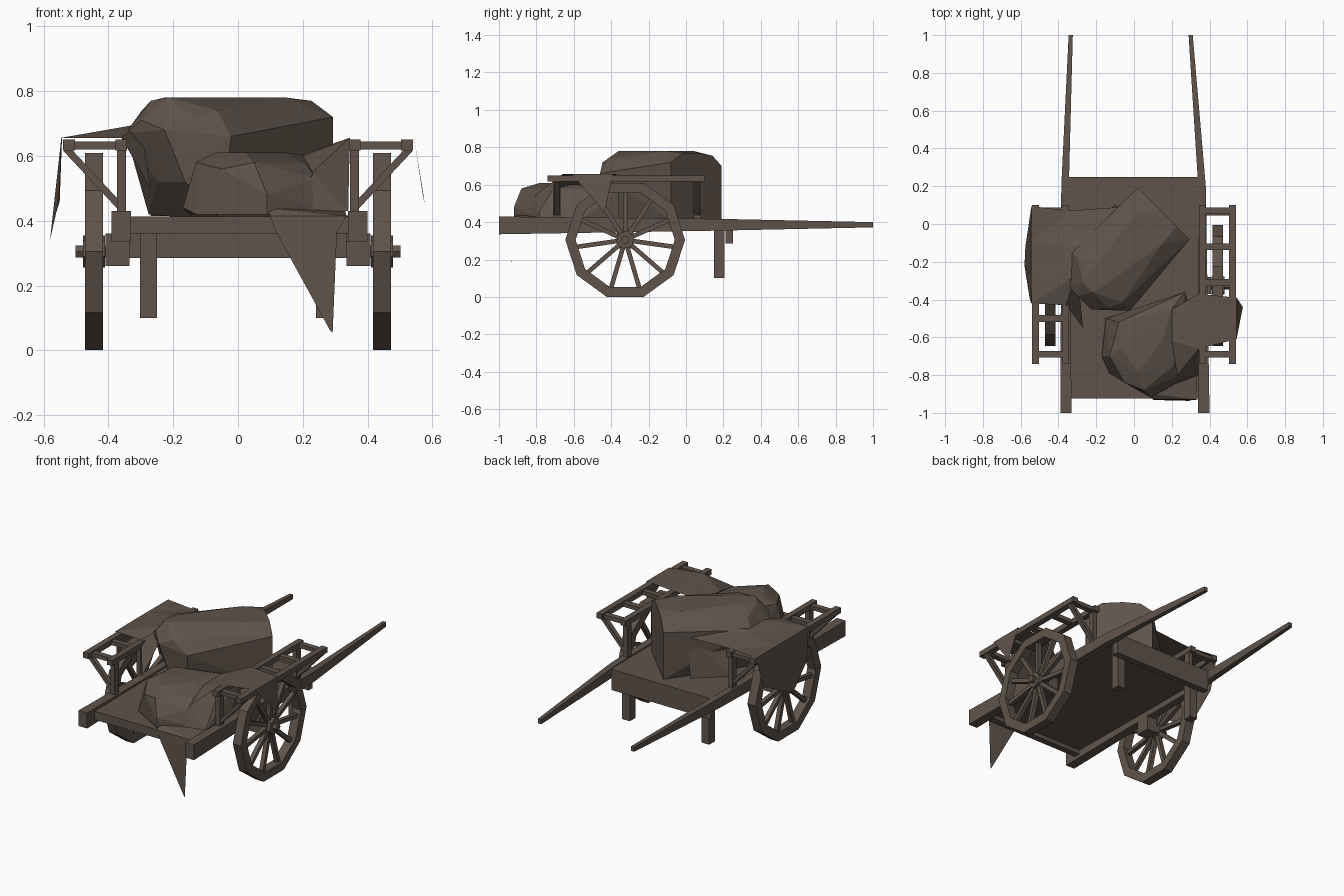
import bpy, bmesh, math
from mathutils import Vector, Matrix

if "Cube" in bpy.data.objects:
    bpy.data.objects.remove(bpy.data.objects["Cube"])

wood = bpy.data.materials.new("weathered_brown")
wood.diffuse_color = (0.115, 0.088, 0.070, 1)
wood.use_nodes = True
wood.node_tree.nodes["Principled BSDF"].inputs["Base Color"].default_value = wood.diffuse_color


def finish(name, bm, recalc=True):
    if recalc:
        bmesh.ops.recalc_face_normals(bm, faces=bm.faces)
    me = bpy.data.meshes.new(name)
    bm.to_mesh(me)
    bm.free()
    me.materials.append(wood)
    ob = bpy.data.objects.new(name, me)
    bpy.context.collection.objects.link(ob)
    return ob


def box(name, x0, x1, y0, y1, z0, z1):
    bm = bmesh.new()
    bmesh.ops.create_cube(bm, size=1)
    for v in bm.verts:
        v.co = Vector(((x0 + x1) / 2 + v.co.x * (x1 - x0),
                       (y0 + y1) / 2 + v.co.y * (y1 - y0),
                       (z0 + z1) / 2 + v.co.z * (z1 - z0)))
    return finish(name, bm)


def bar(name, a, b, w, d, side=Vector((0, 1, 0))):
    """Square bar between two points; w is measured along 'side'."""
    a, b = Vector(a), Vector(b)
    t = (b - a).normalized()
    n = t.cross(side).normalized()
    bm = bmesh.new()
    bmesh.ops.create_cube(bm, size=1)
    for v in bm.verts:
        c = v.co.copy()
        v.co = (a + b) / 2 + side * c.x * w + n * c.y * d + (b - a) * c.z
    return finish(name, bm)


def loft(name, rings):
    bm = bmesh.new()
    vs = [[bm.verts.new(p) for p in r] for r in rings]
    n = len(vs[0])
    for a, b in zip(vs, vs[1:]):
        for i in range(n):
            bm.faces.new((a[i], a[(i + 1) % n], b[(i + 1) % n], b[i]))
    bm.faces.new(vs[0])
    bm.faces.new(vs[-1])
    return finish(name, bm)


def hull(name, pts):
    bm = bmesh.new()
    vs = [bm.verts.new(p) for p in pts]
    r = bmesh.ops.convex_hull(bm, input=vs)
    bmesh.ops.delete(bm, geom=[v for v in bm.verts if not v.link_faces], context='VERTS')
    return finish(name, bm)


def sheet(name, rows):
    """Cloth patch from rows of points."""
    bm = bmesh.new()
    vs = [[bm.verts.new(p) for p in r] for r in rows]
    for a, b in zip(vs, vs[1:]):
        for i in range(len(a) - 1):
            bm.faces.new((a[i], a[i + 1], b[i + 1]))
            bm.faces.new((a[i], b[i + 1], b[i]))
    return finish(name, bm)


# Long tapered shafts
for name, xs in (("left_shaft", (-.36, -.365, -.335)), ("right_shaft", (.37, .36, .30))):
    rings = []
    for x, y, w, z0, z1 in zip(xs, (-1, .2, 1), (.03, .02, .011),
                               (.335, .355, .372), (.43, .417, .40)):
        rings.append([(x - w, y, z0), (x + w, y, z0), (x + w, y, z1), (x - w, y, z1)])
    loft(name, rings)

# Bed and end boards
box("bed", -.35, .35, -.90, .24, .385, .412)
box("front_board", -.335, .345, -.925, -.885, .36, .413)
box("back_board", -.345, .335, .21, .25, .285, .413)
box("left_leg", -.302, -.25, .15, .205, .10, .39)
box("right_leg", .24, .292, .15, .205, .10, .39)

WY, WZ, R = -.325, .305, .32


def circle(x, r, n, turn=0):
    return [(x, WY + r * math.cos(turn + math.tau * i / n),
             WZ + r * math.sin(turn + math.tau * i / n)) for i in range(n)]


# Wheels, axles and side racks
for s, side in ((-1, "left"), (1, "right")):
    a, b = s * .416, s * .472
    bm = bmesh.new()
    loops = [[bm.verts.new(p) for p in circle(x, r, 10)]
             for x, r in ((a, R), (b, R), (b, .265), (a, .265))]
    for k in range(4):
        p, q = loops[k], loops[(k + 1) % 4]
        for i in range(10):
            bm.faces.new((p[i], p[(i + 1) % 10], q[(i + 1) % 10], q[i]))
    finish(side + "_wheel_rim", bm)
    mid = s * .444
    for k in range(11):
        t = math.pi / 2 + math.tau * k / 11
        c, d = math.cos(t), math.sin(t)
        bar(side + "_spoke", (mid, WY + .03 * c, WZ + .03 * d),
            (mid, WY + .275 * c, WZ + .275 * d), .026, .024, Vector((1, 0, 0)))
    loft(side + "_hub", [circle(s * .41, .05, 6, .3), circle(s * .478, .05, 6, .3)])
    loft(side + "_axle_end", [circle(s * .34, .022, 6), circle(s * .502, .022, 6)])
    box(side + "_axle_block", *sorted((s * .335, s * .408)), WY - .045, WY + .045, .26, .36)

    # Rack: two rails, rungs, posts and diagonal braces
    box(side + "_inner_rail", *sorted((s * .343, s * .378)), -.74, .10, .617, .65)
    box(side + "_outer_rail", *sorted((s * .503, s * .54)), -.74, .10, .617, .65)
    for y in (.07, -.12, -.31, -.5, -.69):
        box(side + "_rung", *sorted((s * .36, s * .535)), y - .018, y + .018, .62, .644)
    for y in (.06, -.69):
        box(side + "_post", *sorted((s * .345, s * .373)), y - .02, y + .02, .40, .625)
        bar(side + "_brace", (s * .53, y, .622), (s * .36, y, .44), .03, .022)

# Large arched bundle, lying diagonally across the bed
def diag(u, v, z):
    h = math.sqrt(.5)
    return (h * (u + v), h * (u - v), z)

big = []
for u, ring in (
        (.15, ((-.12, .41), (-.12, .70), (-.05, .755), (.05, .77), (.17, .77), (.265, .72), (.265, .41))),
        (.03, ((-.03, .78), (.18, .78))),
        (-.34, ((-.13, .68), (-.08, .74), (.02, .78), (.12, .78), (.25, .74), (.31, .66))),
        (-.41, ((.03, .77), (.10, .78), (.22, .72))),
        (-.48, ((-.01, .67), (.06, .71), (.16, .68))),
        (-.43, ((-.02, .57), (.08, .52), (.20, .52))),
        (-.34, ((-.05, .42), (.10, .41), (.27, .41)))):
    big += [diag(u, v, z) for v, z in ring]
hull("large_bundle", big)

# Small bundle at the front
hull("small_bundle", [
    (-.17, -.70, .44), (-.13, -.70, .58), (-.07, -.66, .61), (.02, -.78, .61), (.05, -.88, .58),
    (.09, -.92, .42), (.09, -.92, .48), (-.05, -.84, .56), (-.13, -.79, .42), (.15, -.62, .61),
    (.21, -.75, .575), (.24, -.80, .53), (.33, -.78, .42), (.33, -.55, .42), (.20, -.45, .605),
    (.27, -.36, .58), (.27, -.36, .42), (-.08, -.52, .60), (-.15, -.5, .42)])

# Cloth draped over the left rack
sheet("left_cloth", [
    [(-.07, .09, .66), (-.20, -.10, .70), (-.30, -.25, .70), (-.27, -.55, .50)],
    [(-.35, .07, .655), (-.35, -.12, .685), (-.35, -.30, .69), (-.36, -.43, .656)],
    [(-.543, .095, .656), (-.545, -.10, .656), (-.545, -.25, .656), (-.543, -.42, .656)],
    [(-.55, .03, .46), (-.575, -.12, .38), (-.58, -.22, .34), (-.553, -.39, .46)]])
# Cloth fold running from bundle to bed
sheet("left_fold", [
    [(-.07, .09, .66), (-.20, -.10, .70)],
    [(-.10, .10, .415), (-.27, -.05, .415)]])

# Cloth draped over the right rack
sheet("right_cloth", [
    [(.20, -.45, .605), (.20, -.62, .60), (.23, -.80, .55)],
    [(.345, -.37, .656), (.345, -.52, .656), (.345, -.66, .656)],
    [(.543, -.39, .656), (.543, -.48, .656), (.543, -.61, .656)],
    [(.57, -.43, .48), (.576, -.44, .45), (.572, -.46, .48)]])
sheet("right_fold", [
    [(.23, -.80, .55), (.345, -.66, .656)],
    [(.20, -.86, .415), (.34, -.80, .43)]])

# Cloth corner hanging over the front
sheet("front_cloth", [
    [(.09, -.90, .44), (.33, -.79, .43)],
    [(.10, -.93, .415), (.335, -.93, .415)],
    [(.115, -.932, .37), (.305, -.932, .365)],
    [(.285, -.936, .06), (.292, -.936, .055)]])
